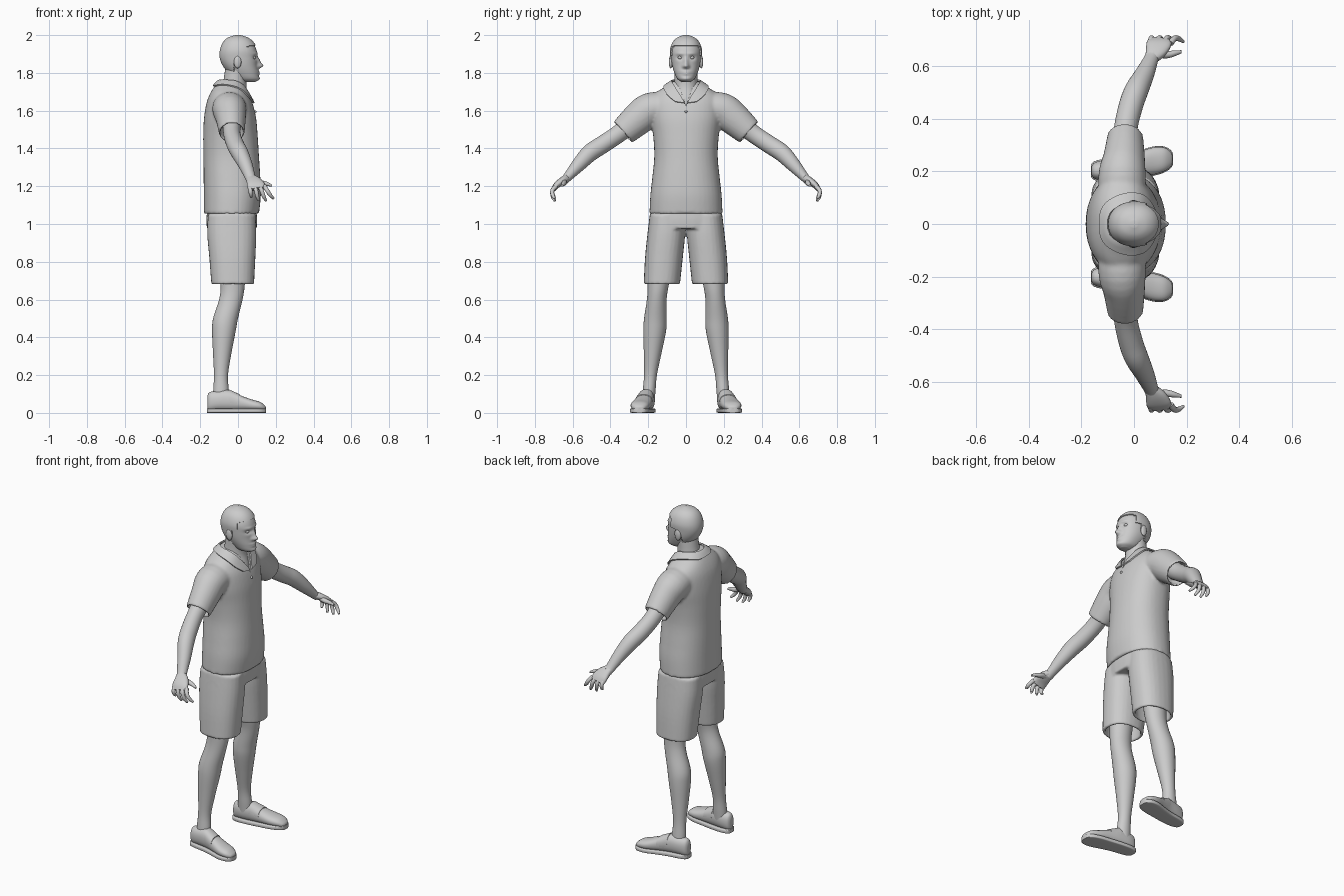
import bpy, bmesh, math
from mathutils import Vector as V

cube = bpy.data.objects.get("Cube")
if cube:
    bpy.data.objects.remove(cube)

grey = bpy.data.materials.new("plain_grey")
grey.use_nodes = True
grey.diffuse_color = (0.6, 0.6, 0.6, 1)
grey.node_tree.nodes["Principled BSDF"].inputs["Base Color"].default_value = grey.diffuse_color
X, Y, Z = V((1, 0, 0)), V((0, 1, 0)), V((0, 0, 1))
UPRIGHT, ALONG = (X, Y), (Y, Z)


def finish(bm, name):
    bmesh.ops.recalc_face_normals(bm, faces=bm.faces)
    me = bpy.data.meshes.new(name)
    bm.to_mesh(me)
    bm.free()
    me.materials.append(grey)
    ob = bpy.data.objects.new(name, me)
    bpy.context.collection.objects.link(ob)
    smooth(ob)
    return ob


def select(ob):
    bpy.ops.object.select_all(action='DESELECT')
    ob.select_set(True)
    bpy.context.view_layer.objects.active = ob


def smooth(ob, angle=50):
    select(ob)
    bpy.ops.object.shade_smooth_by_angle(angle=math.radians(angle))


def modify(ob, kind, **settings):
    mod = ob.modifiers.new(kind.lower(), kind)
    for key, value in settings.items():
        setattr(mod, key, value)
    select(ob)
    bpy.ops.object.modifier_apply(modifier=mod.name)


def spline(rows, steps):
    """Smooth curve through rows of numbers."""
    out = []
    for i in range(len(rows) - 1):
        quad = [rows[max(0, min(len(rows) - 1, i + k))] for k in (-1, 0, 1, 2)]
        for s in range(steps):
            t = s / steps
            out.append([b + t * ((c - a) / 2 + t * (a - 2.5 * b + 2 * c - d / 2
                        + t * (1.5 * (b - c) + (d - a) / 2))) for a, b, c, d in zip(*quad)])
    return out + [list(rows[-1])]


def loft(bm, rows, frame=None, n=28, power=2.0, steps=4, hollow=0):
    """Skin rings (x, y, z, half size u, half size v); hollow sinks the last end."""
    rows = spline(rows, steps)
    rings = []
    for i, (x, y, z, a, b) in enumerate(rows):
        c = V((x, y, z))
        if frame:
            u, v = frame
        else:
            t = (V(rows[min(i + 1, len(rows) - 1)][:3]) - V(rows[max(i - 1, 0)][:3])).normalized()
            u = (X - t * t.x).normalized()
            v = t.cross(u)
        rings.append((c, u * a, v * b))
    if hollow:
        c, u, v = rings[-1]
        back = (V(rows[-2][:3]) - c).normalized() * hollow
        rings += [(c, u * .86, v * .86), (c + back, u * .84, v * .84)]
    loops = []
    for c, u, v in rings:
        loop = []
        for k in range(n):
            co, si = math.cos(math.tau * k / n), math.sin(math.tau * k / n)
            p = [math.copysign(abs(q) ** (2 / power), q) for q in (co, si)]
            loop.append(bm.verts.new(c + u * p[0] + v * p[1]))
        loops.append(loop)
    for p, q in zip(loops, loops[1:]):
        for k in range(n):
            bm.faces.new((p[k], p[k - 1], q[k - 1], q[k]))
    bm.faces.new(loops[0])
    bm.faces.new(loops[-1])


def ball(name, centre, size):
    bm = bmesh.new()
    bmesh.ops.create_uvsphere(bm, u_segments=16, v_segments=10, radius=1)
    for v in bm.verts:
        v.co = V([p * s for p, s in zip(v.co, size)]) + V(centre)
    return finish(bm, name)


def solid(name, rows, **options):
    bm = bmesh.new()
    loft(bm, rows, **options)
    return finish(bm, name)


def side(rows, s):
    return [(r[0], r[1] * s, *r[2:]) for r in rows]


# Shirt: torso and sleeves fused into one cloth surface
bm = bmesh.new()
loft(bm, [(-.035, 0, 1.055, .146, .193), (-.03, 0, 1.15, .151, .189), (-.032, 0, 1.25, .15, .178),
          (-.036, 0, 1.36, .147, .168), (-.04, 0, 1.47, .144, .174), (-.042, 0, 1.56, .138, .187),
          (-.045, 0, 1.64, .122, .188), (-.048, 0, 1.69, .1, .165), (-.045, 0, 1.73, .078, .105),
          (-.04, 0, 1.755, .06, .07)], frame=UPRIGHT, power=2.25, n=40)
for s in (1, -1):
    loft(bm, side([(-.045, .1, 1.62, .09, .08), (-.045, .19, 1.605, .09, .09), (-.038, .25, 1.56, .08, .088),
                   (-.033, .335, 1.485, .068, .074)], s), hollow=.04)
shirt = finish(bm, "shirt")
modify(shirt, 'REMESH', mode='VOXEL', voxel_size=.008)
modify(shirt, 'SMOOTH', factor=.5, iterations=5)
smooth(shirt, 60)

# Collar: folded strip resting on the shoulders
inner = [(-.105, 0, 1.778), (-.088, .05, 1.775), (-.035, .076, 1.765), (.03, .058, 1.725), (.078, .006, 1.638)]
outer = [(-.14, 0, 1.738), (-.122, .065, 1.735), (-.04, .112, 1.728), (.045, .104, 1.69), (.085, .058, 1.65)]
bm = bmesh.new()
edges = [spline(side(e[:0:-1], -1) + e, 5) for e in (inner, outer)]
grid = [[bm.verts.new(V(p).lerp(V(q), t / 4)) for t in range(5)] for p, q in zip(*edges)]
for p, q in zip(grid, grid[1:]):
    for k in range(4):
        bm.faces.new((p[k], p[k + 1], q[k + 1], q[k]))
collar = finish(bm, "collar")
modify(collar, 'SHRINKWRAP', target=shirt, wrap_mode='OUTSIDE_SURFACE', offset=.007)
modify(collar, 'SOLIDIFY', thickness=.008, offset=0)
smooth(collar)

# Open neckline cut into the shirt
bm = bmesh.new()
ends = [[bm.verts.new((x, y, z)) for y, z in ((0, 1.625), (.055, 1.78), (-.055, 1.78))] for x in (.01, .2)]
for loop in ends:
    bm.faces.new(loop)
for k in range(3):
    bm.faces.new((ends[0][k], ends[0][k - 1], ends[1][k - 1], ends[1][k]))
cutter = finish(bm, "neckline_cutter")
cutter.hide_render = True
modify(shirt, 'BOOLEAN', object=cutter, operation='DIFFERENCE')
bpy.data.objects.remove(cutter)
ball("shirt_button", (.09, 0, 1.595), (.008, .007, .007))

# Shorts: hips and two open legs fused together
bm = bmesh.new()
loft(bm, [(-.033, 0, 1.09, .128, .178), (-.033, 0, 1.03, .134, .194), (-.033, 0, .975, .132, .198)],
     frame=UPRIGHT, power=2.4, n=40)
for s in (1, -1):
    loft(bm, side([(-.033, .098, 1.05, .126, .094), (-.033, .104, .95, .13, .1), (-.03, .117, .82, .122, .1),
                   (-.028, .128, .68, .113, .096)], s), frame=UPRIGHT, power=2.3, hollow=.12)
shorts = finish(bm, "shorts")
modify(shorts, 'REMESH', mode='VOXEL', voxel_size=.007)
modify(shorts, 'SMOOTH', factor=.5, iterations=4)
smooth(shorts, 60)

# Neck and upper chest
solid("neck", [(.0, 0, 1.6, .065, .06), (-.005, 0, 1.66, .068, .066), (-.018, 0, 1.72, .064, .063),
               (-.015, 0, 1.77, .06, .06), (-.008, 0, 1.82, .06, .06)], frame=UPRIGHT)

# Head: smooth skull shaped by soft pushes
skull = [(.055, 0, 1.752, .035, .022), (.05, 0, 1.767, .058, .045), (.032, 0, 1.8, .076, .061),
         (.014, 0, 1.84, .089, .073), (.006, 0, 1.88, .097, .078), (.004, 0, 1.92, .094, .079),
         (.002, 0, 1.958, .077, .066), (0, 0, 1.982, .05, .043), (0, 0, 1.994, .012, .012)]
head = solid("head", skull, frame=UPRIGHT, n=72, steps=7, power=2.15)
pushes = [((.1, 0, 1.838), .027, (.05, .013, .014)), ((.1, 0, 1.862), .014, (.05, .011, .02)),
          ((.105, 0, 1.806), .007, (.05, .024, .005)), ((.105, 0, 1.794), .007, (.05, .02, .006)),
          ((.105, 0, 1.768), .007, (.05, .025, .012))]
for s in (1, -1):
    pushes += [((.09, .032 * s, 1.88), -.011, (.05, .017, .011)), ((.095, .03 * s, 1.902), .005, (.05, .024, .007)),
               ((.1, .012 * s, 1.834), .008, (.05, .008, .008))]
for v in head.data.vertices:
    old = v.co.copy()
    for centre, push, reach in pushes:
        d = sum(((p - c) / r) ** 2 for p, c, r in zip(old, centre, reach))
        v.co.x += push * math.exp(-d)

# Hair: raised shell above the hairline
bm = bmesh.new()
loft(bm, skull, frame=UPRIGHT, n=72, steps=7, power=2.15)


def hairline(p):
    if p.x > .045:
        return 1.945 - .3 * max(0, abs(p.y) - .045)
    return 1.89 if p.x > .015 else 1.865 if p.x > -.02 else 1.80


bare = [f for f in bm.faces if f.calc_center_median().z < hairline(f.calc_center_median())]
bmesh.ops.delete(bm, geom=bare, context='FACES')
hair = finish(bm, "hair")
modify(hair, 'SOLIDIFY', thickness=.006, offset=1)
smooth(hair)

# Paired limbs, the same on both sides
for s, tag in ((1, "left"), (-1, "right")):
    ball(tag + "_eye", (.083, .031 * s, 1.881), (.011, .013, .009))
    ball(tag + "_ear", (-.002, .08 * s, 1.858), (.02, .011, .034))
    solid(tag + "_arm", side([(-.033, .27, 1.545, .05, .052), (-.032, .36, 1.475, .045, .047),
                              (-.012, .45, 1.415, .046, .047), (.01, .51, 1.375, .045, .046),
                              (.04, .57, 1.312, .037, .037), (.065, .628, 1.247, .028, .024),
                              (.072, .645, 1.232, .029, .023)], s))
    solid(tag + "_palm", side([(.066, .632, 1.243, .026, .02), (.083, .658, 1.226, .04, .02),
                               (.094, .684, 1.206, .047, .017), (.1, .7, 1.185, .044, .013)], s), power=2.5)
    for i, name in enumerate(("little", "ring", "middle", "index")):
        x, spread, drop = .064 + .025 * i, .004 + .009 * i, (.04, .058, .06, .047)[i]
        solid(f"{tag}_{name}_finger", side([(x, .688, 1.2, .012, .012), (x + spread * .5, .707, 1.178, .011, .011),
              (x + spread, .706, 1.182 - drop * .6, .01, .01), (x + spread * 1.6, .694, 1.182 - drop, .006, .006)], s), n=12)
    solid(tag + "_thumb", side([(.085, .648, 1.228, .014, .017), (.125, .645, 1.218, .014, .014),
                                (.155, .65, 1.212, .011, .011), (.18, .656, 1.203, .006, .006)], s),
          frame=ALONG, n=12)
    solid(tag + "_leg", side([(-.03, .135, .84, .075, .07), (-.028, .147, .68, .064, .056),
                              (-.038, .155, .6, .062, .052), (-.066, .162, .5, .066, .06),
                              (-.075, .166, .43, .062, .06), (-.084, .177, .31, .048, .046),
                              (-.09, .188, .2, .037, .034), (-.09, .195, .12, .041, .034),
                              (-.09, .2, .06, .041, .034)], s), frame=UPRIGHT)
    # Shoe upper, sole and opening rim
    shoe = [(-.162, .203, .054, .016, .036), (-.15, .203, .06, .031, .05), (-.11, .205, .064, .04, .052),
            (-.05, .212, .066, .043, .055), (.01, .225, .053, .047, .041), (.07, .239, .042, .052, .03),
            (.115, .246, .036, .045, .023), (.14, .247, .028, .028, .014), (.147, .247, .024, .012, .008)]
    solid(tag + "_shoe", side(shoe, s), frame=ALONG, power=2.3)
    sole = [(x * 1.015, y, .012, w + .004, .012) for x, y, z, w, h in shoe]
    solid(tag + "_sole", side(sole, s), frame=ALONG, power=6)
    tongue = [(x, y, z + .004, w * 1.0, h) for x, y, z, w, h in shoe[3:5]]
    solid(tag + "_shoe_tongue", side(tongue, s), frame=ALONG, power=2.3)
